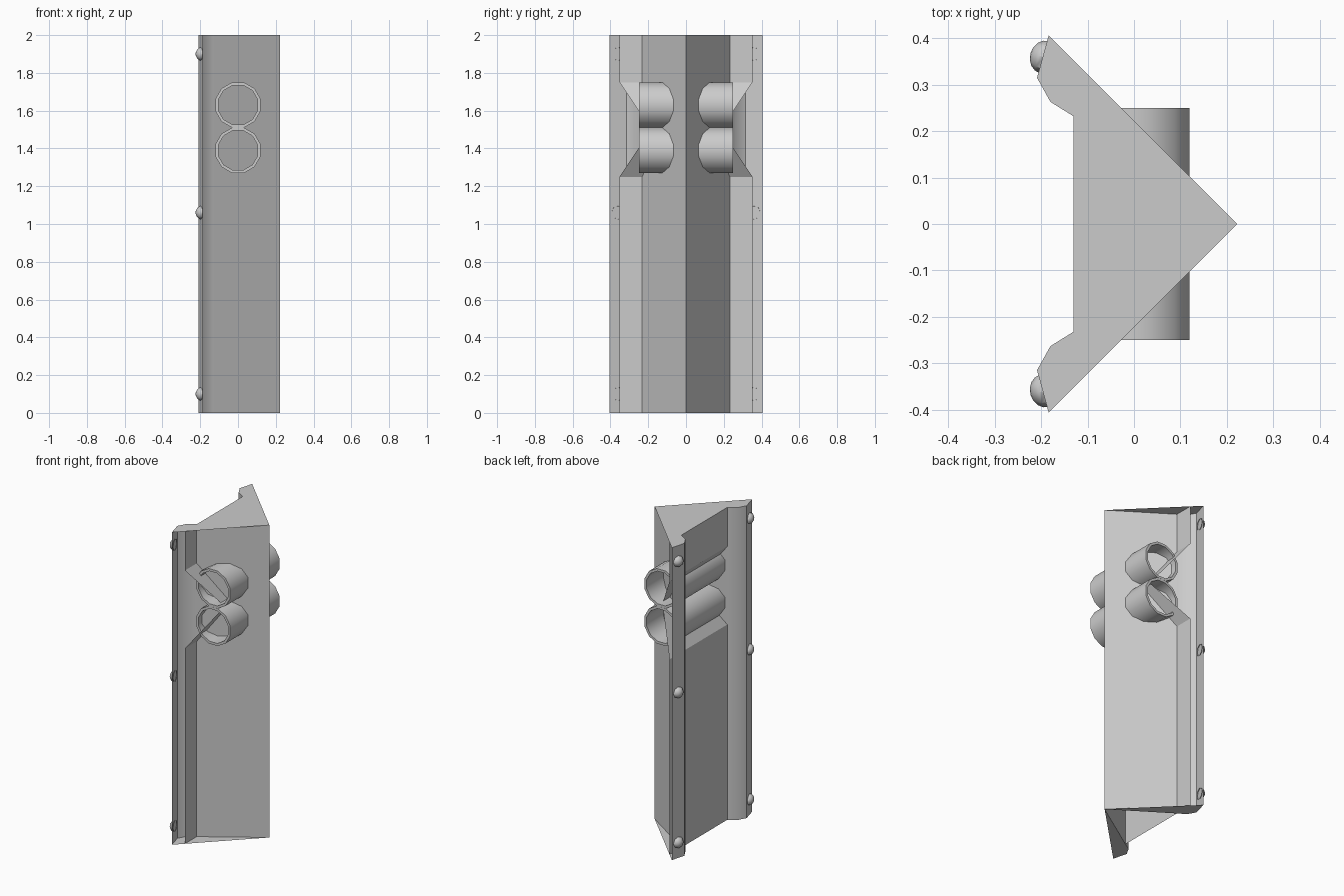
import bpy, bmesh, math
from mathutils import Vector, Matrix

if "Cube" in bpy.data.objects:
    bpy.data.objects.remove(bpy.data.objects["Cube"])

APEX = (0.222, 0.0)
FLANGE = [(-0.184, 0.406), (-0.209, 0.315), (-0.18, 0.263), (-0.13, 0.232)]
H, LO, HI, MID = 2.0, 1.25, 1.75, 1.5
FX = -0.13                       # plane of the front panel
DIAG = 0.222                     # outer planes: x + |y| = DIAG


def finish(name, bm, smooth=True):
    me = bpy.data.meshes.new(name)
    bm.to_mesh(me)
    bm.free()
    ob = bpy.data.objects.new(name, me)
    bpy.context.collection.objects.link(ob)
    if smooth:
        bpy.ops.object.select_all(action='DESELECT')
        ob.select_set(True)
        bpy.context.view_layer.objects.active = ob
        bpy.ops.object.shade_smooth_by_angle(angle=math.radians(38))
    return ob


def sheet(name, polygons, smooth=False):
    bm = bmesh.new()
    for poly in polygons:
        bm.faces.new([bm.verts.new(p) for p in poly])
    bmesh.ops.remove_doubles(bm, verts=bm.verts, dist=1e-5)
    return finish(name, bm, smooth)


def wall(p, q, z0, z1):
    return [(*p, z0), (*q, z0), (*q, z1), (*p, z1)]


def mir(points):
    return [(x, -y) for x, y in points]


# curved side flanges and the inner V walls behind the panel
for side, pts in (("left", FLANGE), ("right", mir(FLANGE))):
    sheet(side + "_flange", [wall(a, b, 0, H) for a, b in zip(pts, pts[1:])], True)
    sheet(side + "_inner_wall", [wall(pts[-1], APEX, 0, H)])
    # bottom wedge (the core itself is open below)
    sheet(side + "_bottom_cap", [[(x, y, 0) for x, y in pts + [APEX]]])

# top cap
sheet("top_cap", [[(x, y, H) for x, y in FLANGE + mir(FLANGE)[::-1] + [APEX]]])

# front panel above and below the opening
W = DIAG - FX
sheet("front_panel", [wall((FX, -W), (FX, W), 0, LO), wall((FX, -W), (FX, W), HI, H)])

# slanted plates of the opening, meeting in a V
vx = FX + (HI - MID) / 1.5
vy = DIAG - vx
sheet("horn_plates", [[(FX, -W, z), (FX, W, z), (vx, vy, MID), (vx, -vy, MID)]
                      for z in (LO, HI)])

# two hollow cross tubes
N, R, RI, L = 12, 0.124, 0.108, 0.25
for i, zc in enumerate((1.39, 1.63)):
    bm = bmesh.new()
    rings = []
    for r, y in ((R, -L), (R, L), (RI, L), (RI, -L)):
        rings.append([bm.verts.new((r * math.cos((k + .5) * math.tau / N), y,
                                    zc + r * math.sin((k + .5) * math.tau / N)))
                      for k in range(N)])
    for j in range(4):
        a, b = rings[j], rings[(j + 1) % 4]
        for k in range(N):
            bm.faces.new((a[k], a[(k + 1) % N], b[(k + 1) % N], b[k]))
    bmesh.ops.recalc_face_normals(bm, faces=bm.faces)
    finish("cross_tube_%d" % (i + 1), bm)

# domed rivets along the flange edges
a, b = Vector(FLANGE[0]), Vector(FLANGE[1])
d = (b - a).normalized()
mid = (a + b) / 2
for s, side in ((1, "left"), (-1, "right")):
    n = Vector((d.y, -d.x * s, 0))
    for i, z in enumerate((0.1, 1.06, 1.9)):
        bm = bmesh.new()
        bmesh.ops.create_uvsphere(bm, u_segments=8, v_segments=8, radius=0.036)
        bmesh.ops.delete(bm, geom=[v for v in bm.verts if v.co.z < -0.001], context='VERTS')
        base = Vector((mid.x, mid.y * s, z)) - n * 0.003
        rot = n.to_track_quat('Z', 'Y').to_matrix().to_4x4()
        bm.transform(Matrix.Translation(base) @ rot @ Matrix.Diagonal((1, 1, 0.85, 1)))
        finish("%s_rivet_%d" % (side, i + 1), bm)
